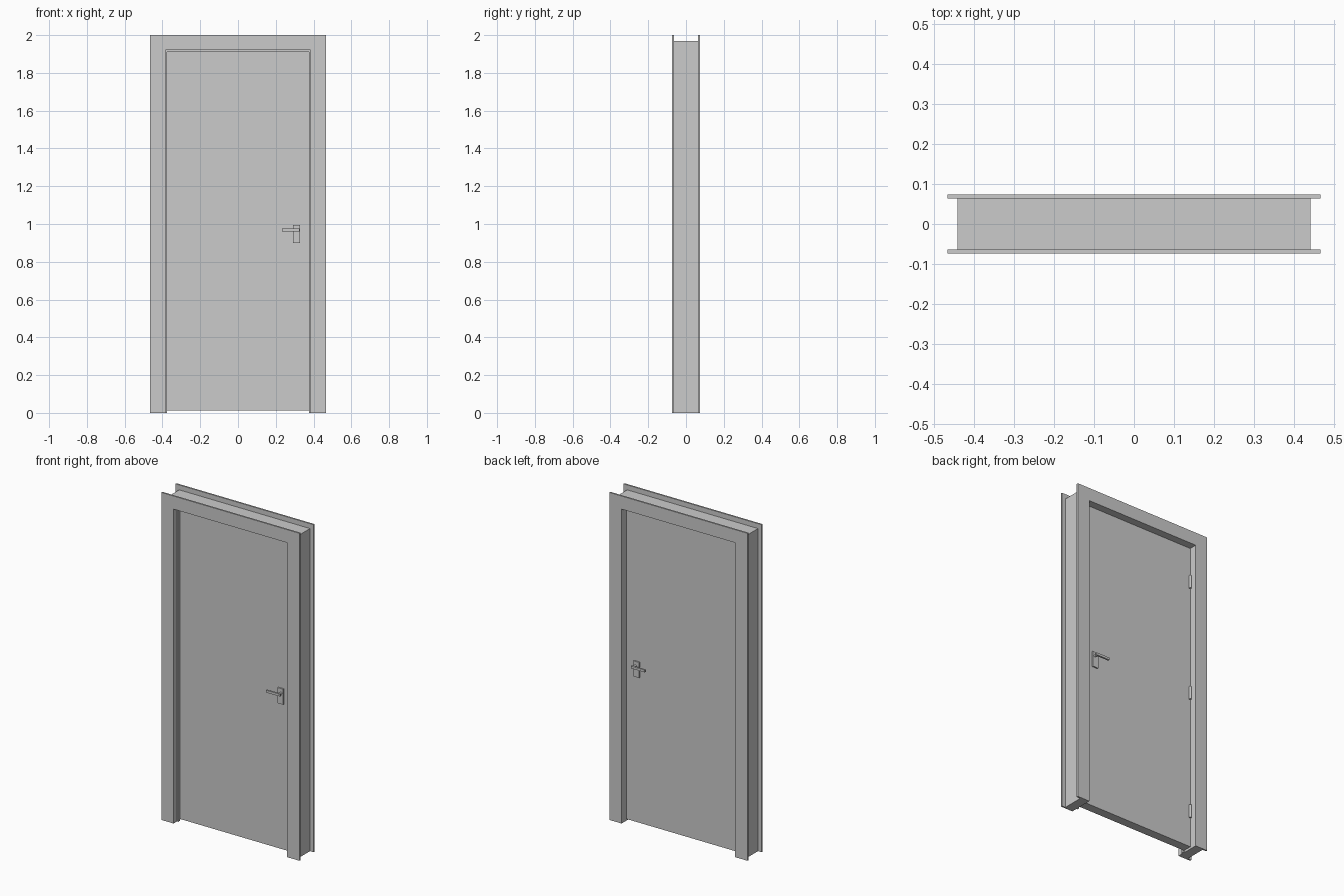
import bpy, bmesh
from math import pi

if "Cube" in bpy.data.objects:
    bpy.data.objects.remove(bpy.data.objects["Cube"])


def finish(name, bm):
    bmesh.ops.recalc_face_normals(bm, faces=bm.faces)
    me = bpy.data.meshes.new(name)
    bm.to_mesh(me)
    bm.free()
    ob = bpy.data.objects.new(name, me)
    bpy.context.collection.objects.link(ob)
    return ob


def box(name, x, y, z):
    """Box from (min, max) ranges on each axis."""
    bm = bmesh.new()
    bmesh.ops.create_cube(bm, size=1)
    for v in bm.verts:
        v.co = [r[0] if c < 0 else r[1] for c, r in zip(v.co, (x, y, z))]
    return finish(name, bm)


def arch(name, inner_x, inner_z, outer_x, outer_z, y0, y1):
    """Doorway-shaped frame: an upside-down U profile pushed along y."""
    pts = [(-outer_x, 0), (-outer_x, outer_z), (outer_x, outer_z), (outer_x, 0),
           (inner_x, 0), (inner_x, inner_z), (-inner_x, inner_z), (-inner_x, 0)]
    bm = bmesh.new()
    face = bm.faces.new([bm.verts.new((x, y0, z)) for x, z in pts])
    new = bmesh.ops.extrude_face_region(bm, geom=[face])["geom"]
    verts = [g for g in new if isinstance(g, bmesh.types.BMVert)]
    bmesh.ops.translate(bm, verts=verts, vec=(0, y1 - y0, 0))
    return finish(name, bm)


def cylinder(name, radius, length, loc, rot=(0, 0, 0), sides=16):
    bpy.ops.mesh.primitive_cylinder_add(vertices=sides, radius=radius,
                                        depth=length, location=loc, rotation=rot)
    ob = bpy.context.object
    ob.name = name
    bpy.ops.object.shade_smooth_by_angle()
    return ob


# Frame: casings on both wall faces, the jamb lining and the door stop
arch("front_casing", 0.384, 1.92, 0.467, 2.0, -0.0735, -0.0635)
arch("back_casing", 0.384, 1.92, 0.467, 2.0, 0.0635, 0.0735)
arch("jamb", 0.384, 1.92, 0.442, 1.97, -0.0635, 0.0635)
arch("door_stop", 0.376, 1.91, 0.384, 1.92, -0.04, -0.025)

# Door leaf
box("door_leaf", (-0.382, 0.382), (-0.025, 0.03), (0.012, 1.917))

# Hinges on the back, opposite the handle
for i, z in enumerate((0.235, 0.99, 1.70)):
    cylinder(f"hinge_{i + 1}", 0.007, 0.08, (-0.377, 0.035, z))

# Handle set on each side: back plate, spindle neck, lever and lock cylinder
for side, face, s in (("front", -0.025, -1), ("back", 0.03, 1)):
    def span(a, b):
        return tuple(sorted((face + s * a, face + s * b)))
    box(f"{side}_handle_plate", (0.29, 0.328), span(0, 0.008), (0.90, 0.995))
    cylinder(f"{side}_handle_neck", 0.007, 0.026,
             (0.315, face + s * 0.018, 0.968), (pi / 2, 0, 0))
    box(f"{side}_handle_lever", (0.232, 0.326), span(0.026, 0.037), (0.961, 0.975))
